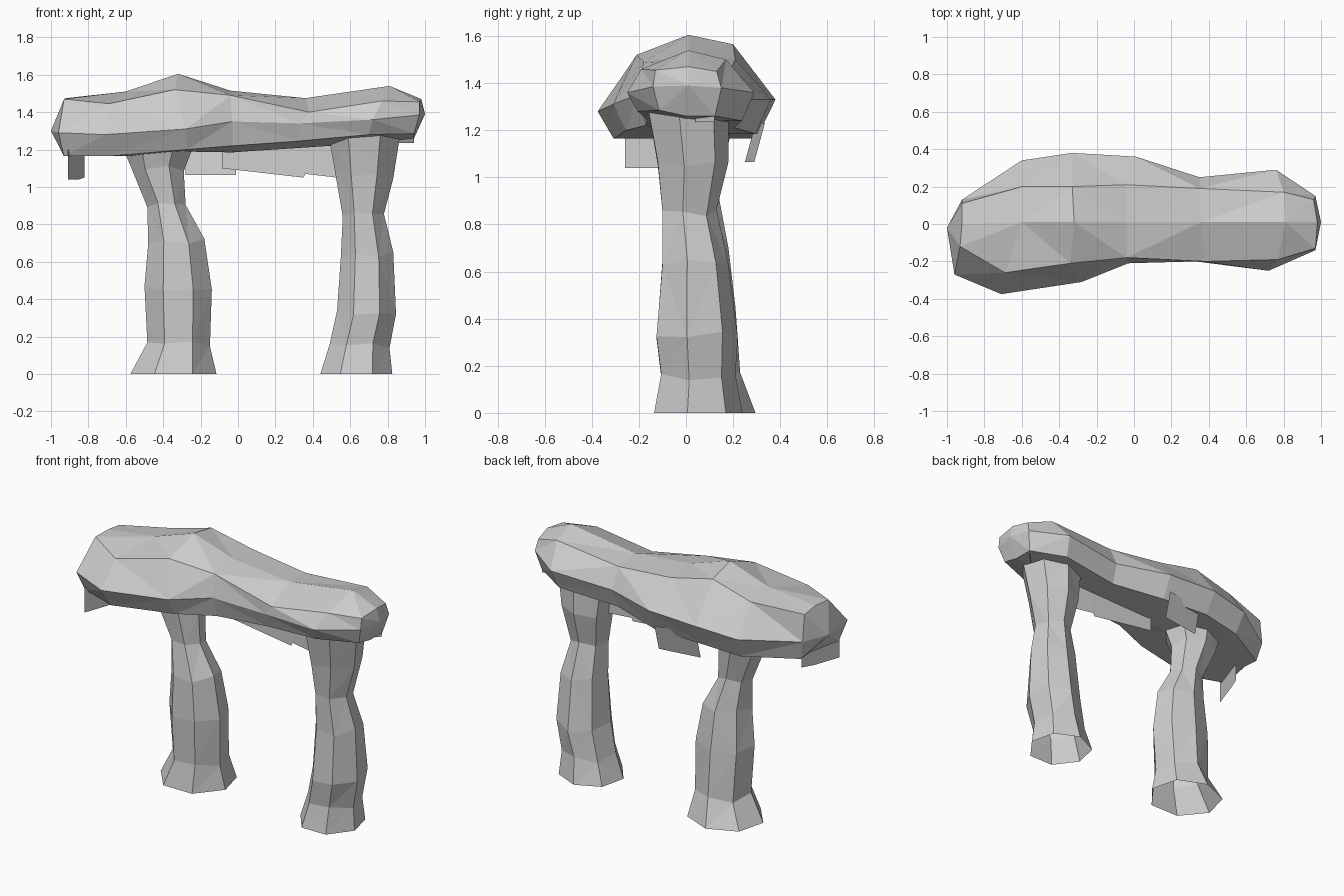
import bpy, bmesh, math
from mathutils import Vector

cube = bpy.data.objects.get("Cube")
if cube:
    bpy.data.objects.remove(cube, do_unlink=True)

# One plain stone colour
stone = bpy.data.materials.new("light grey stone")
stone.use_nodes = True
colour = (0.62, 0.62, 0.62, 1)
stone.diffuse_color = colour
stone.node_tree.nodes["Principled BSDF"].inputs["Base Color"].default_value = colour


def make_object(name, bm):
    mesh = bpy.data.meshes.new(name)
    bm.to_mesh(mesh)
    bm.free()
    mesh.materials.append(stone)
    obj = bpy.data.objects.new(name, mesh)
    bpy.context.collection.objects.link(obj)
    return obj


def bridge(bm, rings):
    """Join each closed ring of vertices to the next with quads."""
    for a, b in zip(rings, rings[1:]):
        for i in range(len(a)):
            j = (i + 1) % len(a)
            bm.faces.new((a[i], a[j], b[j], b[i]))


def build_lintel():
    # Lengthwise edges of the boulder, from the -x end to the +x end
    ridge = [(-.92, 0, 1.475), (-.6, .01, 1.51), (-.32, .01, 1.605), (-.04, .01, 1.515),
             (.36, .01, 1.475), (.81, .01, 1.54), (.98, .01, 1.47)]
    front_shoulder = [(-.93, -.12, 1.47), (-.69, -.26, 1.445), (-.34, -.21, 1.52),
                      (-.04, -.18, 1.49), (.38, -.2, 1.4), (.77, -.19, 1.46), (.97, -.13, 1.455)]
    front_belly = [(-.96, -.27, 1.29), (-.71, -.375, 1.28), (-.28, -.31, 1.31),
                   (-.03, -.21, 1.35), (.33, -.2, 1.34), (.72, -.25, 1.36), (.97, -.14, 1.385)]
    back_belly = [(-.92, .13, 1.29), (-.6, .34, 1.3), (-.33, .38, 1.33),
                  (.01, .36, 1.33), (.35, .25, 1.33), (.76, .29, 1.36), (.97, .15, 1.38)]
    back_shoulder = [(-.92, .11, 1.46), (-.6, .2, 1.49), (-.33, .2, 1.565),
                     (-.04, .21, 1.5), (.35, .19, 1.46), (.8, .17, 1.5), (.96, .13, 1.45)]

    # Underside edges lie inside the bellies
    front_low = [1.165, 1.165, 1.2, 1.22, 1.245, 1.28, 1.285]
    back_low = [1.165, 1.165, 1.19, 1.185, 1.21, 1.24, 1.26]
    front_base = [(x * .97, y * .82, z) for (x, y, _), z in zip(front_belly, front_low)]
    back_base = [(x * .97, y * .82, z) for (x, y, _), z in zip(back_belly, back_low)]
    keel = [(x * .96, 0, z) for (x, _, _), z in zip(ridge, back_low)]

    rails = [ridge, front_shoulder, front_belly, front_base, keel,
             back_base, back_belly, back_shoulder]
    bm = bmesh.new()
    rings = [[bm.verts.new(p) for p in section] for section in zip(*rails)]
    bridge(bm, rings)
    # Faceted ends meet at a blunt point
    for ring, tip in ((rings[0], (-1, -.02, 1.3)), (rings[-1], (1, .01, 1.39))):
        point = bm.verts.new(tip)
        for i in range(len(ring)):
            bm.faces.new((ring[i], ring[(i + 1) % len(ring)], point))
    bmesh.ops.triangulate(bm, faces=bm.faces[:])
    bmesh.ops.recalc_face_normals(bm, faces=bm.faces[:])
    make_object("stone_lintel", bm)


def build_pillar(name, levels):
    """Seven-sided open pillar; a level is z, x range, y range."""
    sides = 7
    bm = bmesh.new()
    rings = []
    for k, (z, x0, x1, y0, y1) in enumerate(levels):
        ring = []
        for i in range(sides):
            a = math.tau * (i + .5) / sides - math.pi / 2
            # Stretch the heptagon so its sides reach the given ranges
            u = math.sin(math.tau * (i + .5) / sides) / .975
            v = math.sin(a) / (.9 if math.sin(a) < 0 else 1)
            lump = .015 * math.sin(i * 2.3 + k * 1.7) if k else 0
            ring.append(bm.verts.new(((x0 + x1) / 2 + u * (x1 - x0) / 2,
                                      (y0 + y1) / 2 + v * (y1 - y0) / 2,
                                      z + lump)))
        rings.append(ring)
    bridge(bm, rings)
    bmesh.ops.triangulate(bm, faces=bm.faces[:])
    bmesh.ops.recalc_face_normals(bm, faces=bm.faces[:])
    make_object(name, bm)


def build_flap(name, bottom, top_z, lean=0.0):
    """Thin hanging sheet: its lower edge points rise to top_z."""
    bm = bmesh.new()
    low = [bm.verts.new(p) for p in bottom]
    high = [bm.verts.new((x, y + lean, top_z)) for x, y, _ in bottom]
    for i in range(len(low) - 1):
        bm.faces.new((low[i], low[i + 1], high[i + 1], high[i]))
    make_object(name, bm)


build_lintel()
build_pillar("right_pillar", [
    (0, -.575, -.115, -.12, .295), (.16, -.485, -.15, -.09, .23),
    (.46, -.5, -.14, -.1, .21), (.71, -.48, -.18, -.09, .18),
    (.9, -.485, -.28, -.06, .14), (1.1, -.575, -.29, -.08, .17),
    (1.24, -.63, -.23, -.12, .2)])
build_pillar("left_pillar", [
    (0, .44, .825, -.135, .24), (.15, .49, .81, -.105, .21),
    (.33, .53, .845, -.125, .22), (.64, .55, .83, -.1, .18),
    (.85, .56, .78, -.1, .13), (1.06, .52, .83, -.12, .18),
    (1.3, .48, .87, -.16, .18)])

# Thin ragged sheets hanging under the lintel
build_flap("right_end_flap", [(-.91, -.26, 1.04), (-.85, -.09, 1.04), (-.82, 0, 1.05)], 1.2)
build_flap("middle_flap", [(-.085, .06, 1.1), (.35, .04, 1.05), (.36, .04, 1.07),
                           (.53, .03, 1.05)], 1.25)
build_flap("back_flap", [(-.28, .25, 1.065), (-.01, .29, 1.065)], 1.23, .045)
build_flap("left_end_flap", [(.86, .04, 1.235), (.94, .12, 1.235)], 1.3)
